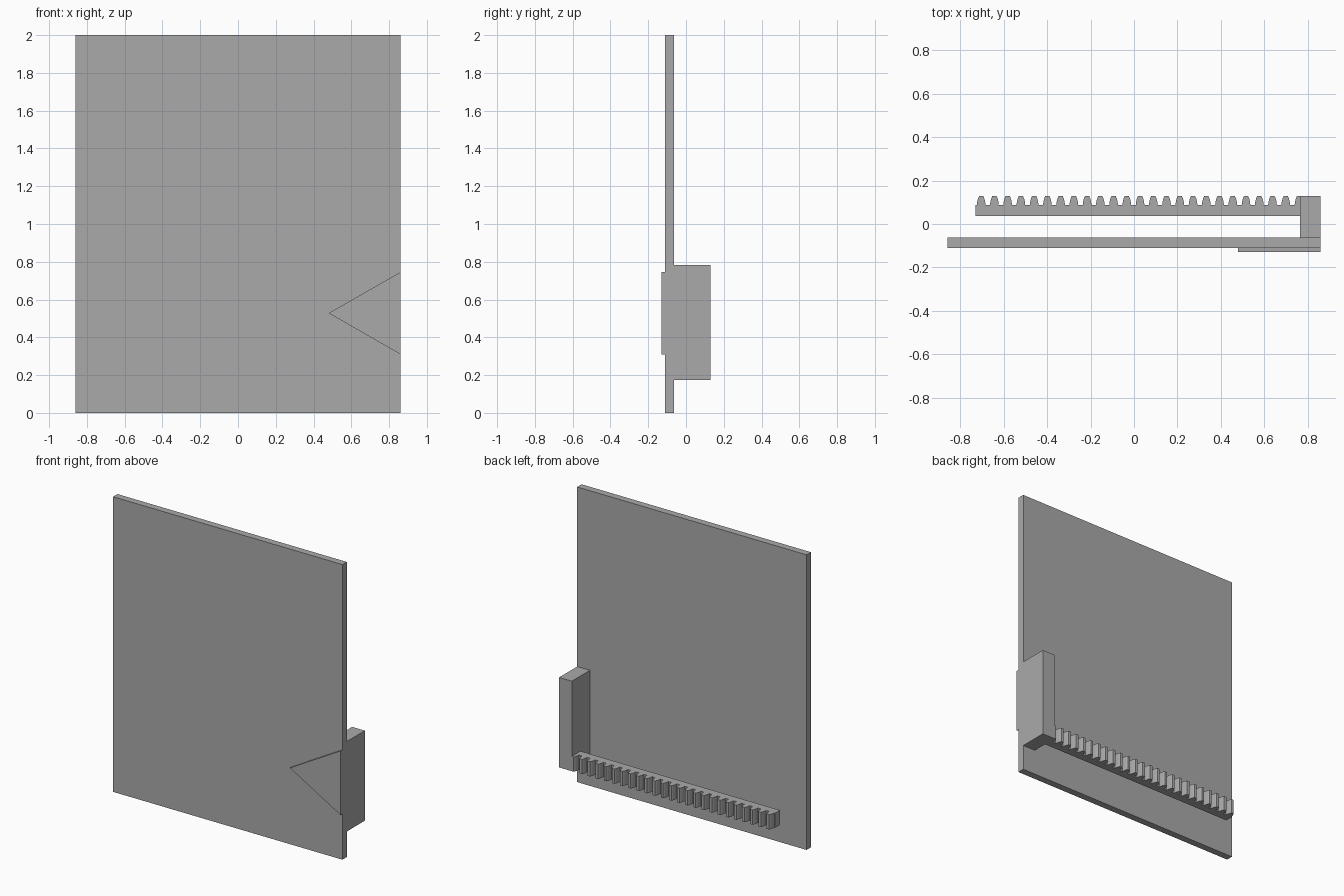
import bpy
import bmesh
from mathutils import Vector

if "Cube" in bpy.data.objects:
    bpy.data.objects.remove(bpy.data.objects["Cube"], do_unlink=True)

GREY = (0.4, 0.4, 0.4, 1.0)
grey = bpy.data.materials.new("plain grey")
grey.use_nodes = True
grey.diffuse_color = GREY
grey.node_tree.nodes["Principled BSDF"].inputs["Base Color"].default_value = GREY


def extrude(name, outline, offset):
    """Solid made by sweeping a closed 3D outline along an offset."""
    bm = bmesh.new()
    face = bm.faces.new([bm.verts.new(p) for p in outline])
    swept = bmesh.ops.extrude_face_region(bm, geom=[face])["geom"]
    verts = [v for v in swept if isinstance(v, bmesh.types.BMVert)]
    bmesh.ops.translate(bm, verts=verts, vec=Vector(offset))
    bmesh.ops.recalc_face_normals(bm, faces=bm.faces)
    mesh = bpy.data.meshes.new(name)
    bm.to_mesh(mesh)
    bm.free()
    mesh.materials.append(grey)
    obj = bpy.data.objects.new(name, mesh)
    bpy.context.collection.objects.link(obj)
    return obj


def box(name, x0, x1, y0, y1, z0, z1):
    return extrude(name, [(x0, y0, z0), (x1, y0, z0), (x1, y1, z0), (x0, y1, z0)],
                   (0, 0, z1 - z0))


RIGHT, LEFT = -0.86, 0.86
FRONT, BACK = -0.11, -0.063
REAR = 0.13
LOW = 0.173

# Door panel
box("panel", RIGHT, LEFT, FRONT, BACK, 0, 2)

# Raised triangular plate at the left edge
extrude("triangle_plate",
        [(0.48, FRONT, 0.528), (LEFT, FRONT, 0.745), (LEFT, FRONT, 0.31)],
        (0, -REAR - FRONT, 0))

# Block joining the panel to the rack
box("bracket", 0.765, LEFT, BACK, REAR, LOW, 0.783)

# Toothed rack: one continuous profile with curved tooth flanks
ROOT, PITCH, TEETH = 0.088, 0.061, 24
flank = [(0.020, 0.0), (0.0185, 0.014), (0.0145, 0.030), (0.009, REAR - ROOT)]
profile = [(0.765, 0.037, LOW), (-0.73, 0.037, LOW), (-0.73, ROOT, LOW)]
for i in range(TEETH):
    cx = -0.704 + PITCH * i
    profile += [(cx - w, ROOT + h, LOW) for w, h in flank]
    profile += [(cx + w, ROOT + h, LOW) for w, h in reversed(flank)]
# Last tooth runs into the bracket
cx = -0.704 + PITCH * TEETH
profile += [(cx - w, ROOT + h, LOW) for w, h in flank]
profile.append((0.765, REAR, LOW))
extrude("toothed_rack", profile, (0, 0, 0.1))
